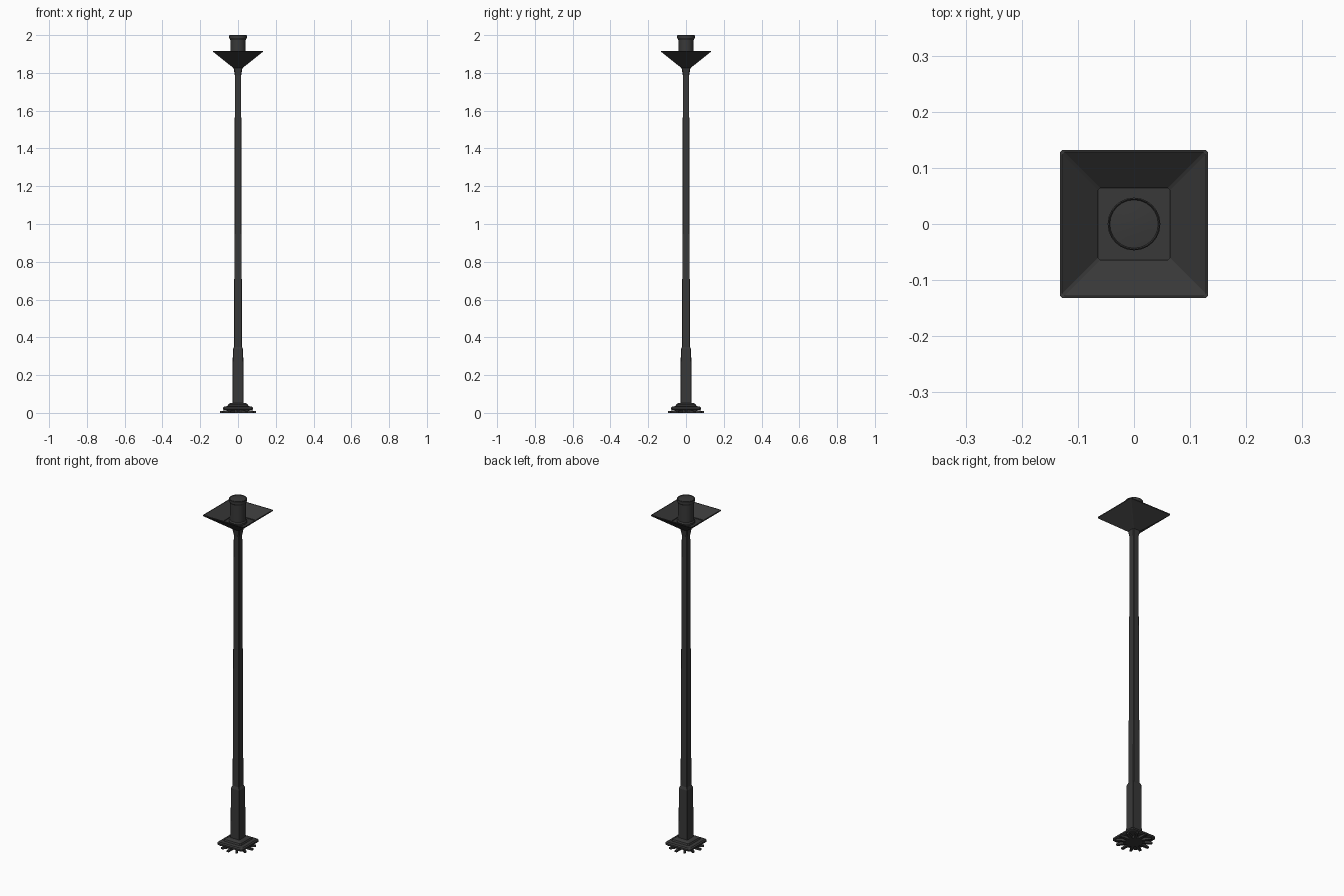
import bpy, bmesh, math

if "Cube" in bpy.data.objects:
    bpy.data.objects.remove(bpy.data.objects["Cube"])

dark = bpy.data.materials.new("dark_metal")
dark.diffuse_color = (0.04, 0.04, 0.04, 1)
dark.use_nodes = True
dark.node_tree.nodes["Principled BSDF"].inputs["Base Color"].default_value = dark.diffuse_color


def finish(name, bm, smooth=None):
    bmesh.ops.recalc_face_normals(bm, faces=bm.faces[:])
    me = bpy.data.meshes.new(name)
    bm.to_mesh(me)
    bm.free()
    ob = bpy.data.objects.new(name, me)
    bpy.context.collection.objects.link(ob)
    me.materials.append(dark)
    if smooth:
        bpy.ops.object.select_all(action='DESELECT')
        ob.select_set(True)
        bpy.context.view_layer.objects.active = ob
        bpy.ops.object.shade_smooth_by_angle(angle=math.radians(smooth))
    return ob


def square_ring(h, chamfer):
    c = h - chamfer
    return [(h, -c), (h, c), (c, h), (-c, h), (-h, c), (-h, -c), (-c, -h), (c, -h)]


def round_ring(r, n):
    return [(r * math.cos(2 * math.pi * i / n), r * math.sin(2 * math.pi * i / n))
            for i in range(n)]


def loft(name, profile, ring, smooth=None):
    """Stack rings through (size, z) pairs and cap both ends."""
    bm = bmesh.new()
    loops = [[bm.verts.new((x, y, z)) for x, y in ring(s)] for s, z in profile]
    n = len(loops[0])
    for a, b in zip(loops, loops[1:]):
        for i in range(n):
            j = (i + 1) % n
            bm.faces.new((a[i], a[j], b[j], b[i]))
    bm.faces.new(loops[0])
    bm.faces.new(loops[-1])
    return finish(name, bm, smooth)


# Stepped square base plate
loft("base_plate", [(0.074, 0.014), (0.08, 0.018), (0.08, 0.027), (0.074, 0.033),
                    (0.056, 0.036), (0.052, 0.045), (0.042, 0.051), (0.027, 0.053)],
     lambda h: square_ring(h, 0.1 * h))

# Hub and radial feet under the plate
loft("foot_hub", [(0.045, 0), (0.045, 0.016)], lambda r: round_ring(r, 24), 30)
bm = bmesh.new()
for k in range(12):
    a = k * math.pi / 6
    c, s = math.cos(a), math.sin(a)
    outline = [(0.035, -0.008), (0.094, -0.006), (0.094, 0.006), (0.035, 0.008)]
    low, high = [[bm.verts.new((x * c - y * s, x * s + y * c, z if x < 0.05 else t))
                  for x, y in outline] for z, t in ((0, 0), (0.018, 0.009))]
    bm.faces.new(low)
    bm.faces.new(high)
    for i in range(4):
        j = (i + 1) % 4
        bm.faces.new((low[i], low[j], high[j], high[i]))
finish("radial_feet", bm)

# Lower sleeve and tapered square pole
loft("sleeve", [(0.0295, 0.05), (0.0275, 0.335), (0.021, 0.35)],
     lambda h: square_ring(h, 0.1 * h))
loft("pole", [(0.021, 0.34), (0.0165, 1.79), (0.017, 1.80)],
     lambda h: square_ring(h, 0.1 * h))

# Inverted square shade with collar, thin rim and flat recessed floor
loft("shade", [(0.0165, 1.785), (0.019, 1.80), (0.023, 1.825), (0.132, 1.912),
               (0.132, 1.917), (0.128, 1.917), (0.064, 1.867), (0.064, 1.862)],
     lambda h: square_ring(h, 0.004))

# Lamp cylinder with flange, rim and shallow cap
loft("lamp_head", [(0.047, 1.86), (0.047, 1.872), (0.041, 1.878), (0.041, 1.975),
                   (0.047, 1.985), (0.047, 1.998), (0.045, 2.0), (0.043, 1.997),
                   (0.025, 1.999), (0.008, 2.0)], lambda r: round_ring(r, 24), 30)
